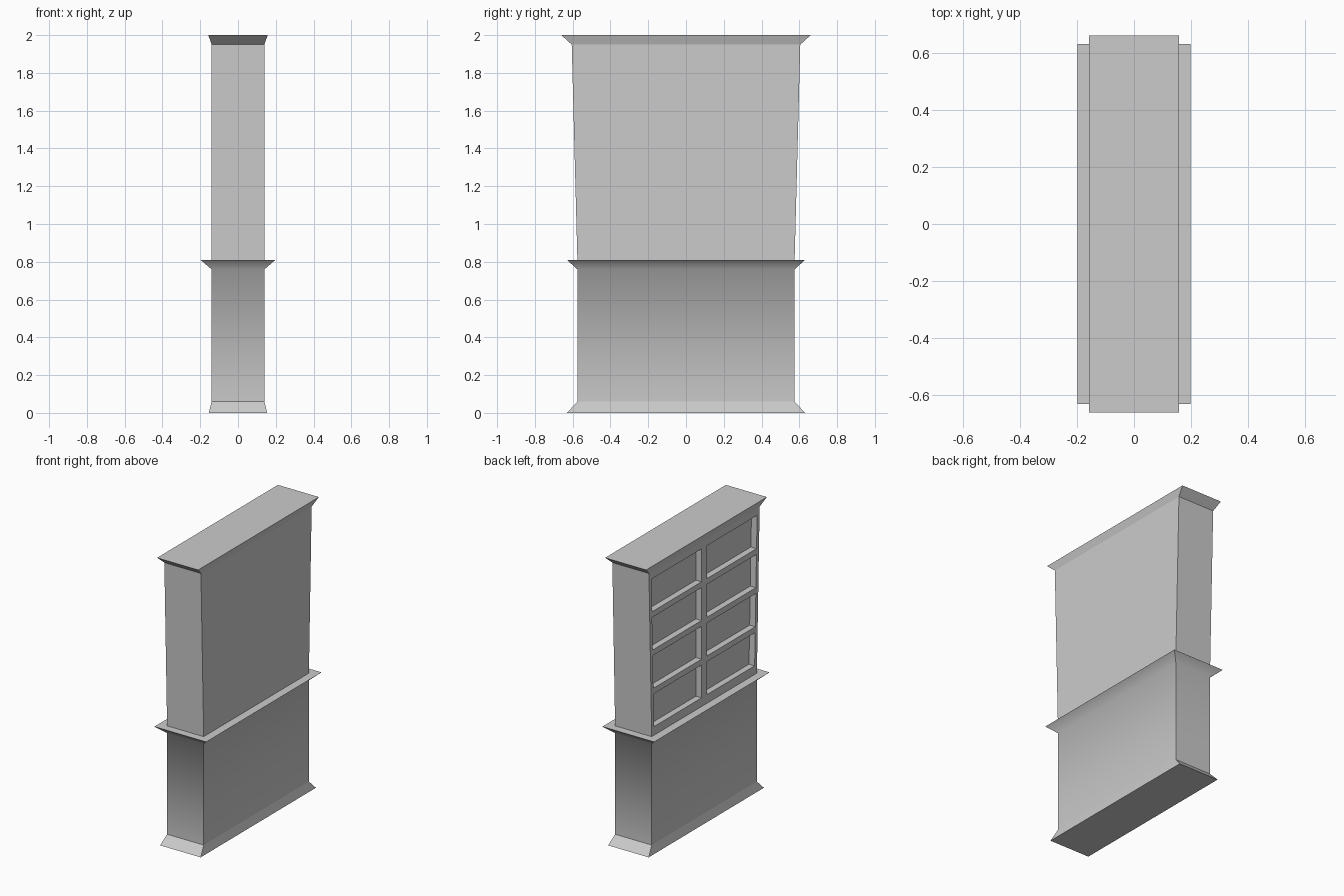
import bpy
import bmesh

if "Cube" in bpy.data.objects:
    bpy.data.objects.remove(bpy.data.objects["Cube"])


def add_object(name, bm):
    bmesh.ops.recalc_face_normals(bm, faces=bm.faces)
    mesh = bpy.data.meshes.new(name)
    bm.to_mesh(mesh)
    bm.free()
    obj = bpy.data.objects.new(name, mesh)
    bpy.context.collection.objects.link(obj)
    return obj


def bridge(bm, a, b):
    n = len(a)
    for i in range(n):
        bm.faces.new((a[i], a[(i + 1) % n], b[(i + 1) % n], b[i]))


def loft(name, rings, smooth_z=None):
    """Stack rectangles (half_x, half_y, z); only the ring at smooth_z is shaded smooth."""
    bm = bmesh.new()
    loops = [[bm.verts.new((sx * hx, sy * hy, z))
              for sx, sy in ((-1, -1), (1, -1), (1, 1), (-1, 1))]
             for hx, hy, z in rings]
    for a, b in zip(loops, loops[1:]):
        bridge(bm, a, b)
    bm.faces.new(loops[0])
    bm.faces.new(loops[-1])
    if smooth_z is not None:
        for f in bm.faces:
            f.smooth = True
        for e in bm.edges:
            e.smooth = all(abs(v.co.z - smooth_z) < 1e-4 for v in e.verts)
    return add_object(name, bm)


# Lower cabinet with flared foot and projecting ledge
loft("lower_cabinet", [(0.155, 0.63, 0), (0.14, 0.575, 0.06),
                       (0.14, 0.575, 0.76), (0.198, 0.63, 0.81)], smooth_z=0.76)

# Upper bookcase, widening slightly towards the top
upper = loft("upper_bookcase", [(0.14, 0.575, 0.81), (0.14, 0.605, 1.95)])

# Flared crown moulding
loft("crown", [(0.14, 0.605, 1.95), (0.157, 0.66, 2.0)])

# Eight shelf openings, two columns of four, cut into the -x face
LOW, HIGH, SHELF, ROWS = 0.87, 1.90, 0.04, 4
clear = (HIGH - LOW - SHELF * (ROWS - 1)) / ROWS


def outer_y(z):
    return 0.55 + 0.027 * (z - LOW) / (HIGH - LOW)


bm = bmesh.new()
for side in (-1, 1):
    for row in range(ROWS):
        z0 = LOW + row * (clear + SHELF)
        z1 = z0 + clear
        outline = [(0.03, z0), (outer_y(z0), z0), (outer_y(z1), z1), (0.03, z1)]
        near, far = [[bm.verts.new((x, side * y, z)) for y, z in outline]
                     for x in (-0.2, -0.097)]
        bridge(bm, near, far)
        bm.faces.new(near)
        bm.faces.new(far)
cutter = add_object("shelf_openings", bm)
cutter.hide_render = True

mod = upper.modifiers.new("openings", 'BOOLEAN')
mod.operation = 'DIFFERENCE'
mod.solver = 'EXACT'
mod.object = cutter
bpy.context.view_layer.objects.active = upper
bpy.ops.object.modifier_apply(modifier=mod.name)
bpy.data.objects.remove(cutter)
